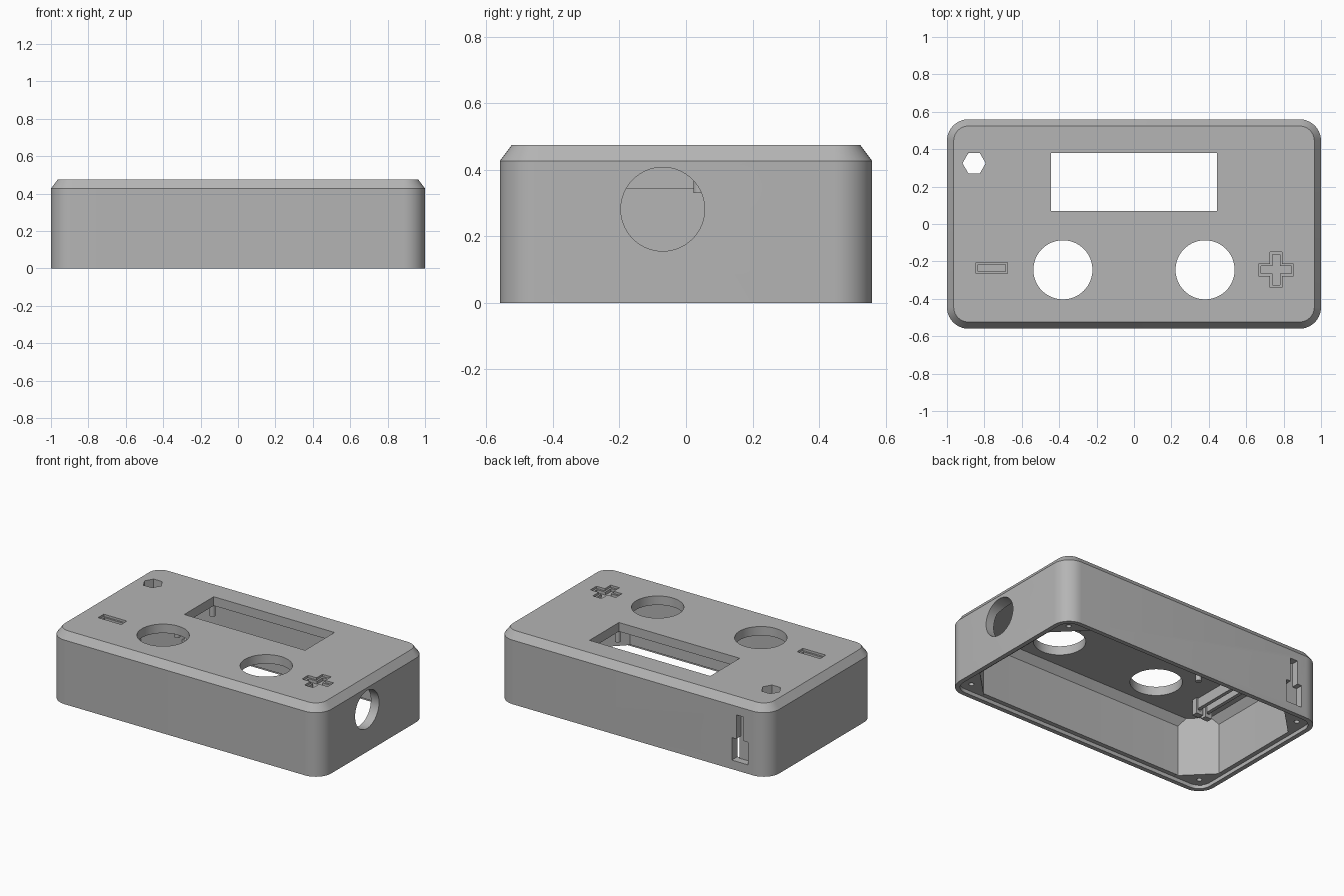
import bpy, bmesh, math
from mathutils import Matrix, Vector

cube = bpy.data.objects.get("Cube")
if cube:
    bpy.data.objects.remove(cube, do_unlink=True)

HALF_X, HALF_Y, RADIUS = 1.0, 0.56, 0.115
CEILING, STEP = 0.415, 0.025

grey = bpy.data.materials.new("case_grey")
grey.use_nodes = True
colour = (0.46, 0.46, 0.46, 1)
grey.diffuse_color = colour
grey.node_tree.nodes["Principled BSDF"].inputs["Base Color"].default_value = colour


def make(name, bm):
    bmesh.ops.recalc_face_normals(bm, faces=bm.faces)
    mesh = bpy.data.meshes.new(name)
    bm.to_mesh(mesh)
    bm.free()
    mesh.materials.append(grey)
    ob = bpy.data.objects.new(name, mesh)
    bpy.context.collection.objects.link(ob)
    return ob


def skin(name, rings):
    """Join closed rings of points and cap both ends."""
    bm = bmesh.new()
    loops = [[bm.verts.new(p) for p in ring] for ring in rings]
    n = len(loops[0])
    for a, b in zip(loops, loops[1:]):
        for i in range(n):
            j = (i + 1) % n
            bm.faces.new((a[i], a[j], b[j], b[i]))
    bm.faces.new(loops[0][::-1])
    bm.faces.new(loops[-1])
    return make(name, bm)


def prism(name, outline, z0, z1):
    return skin(name, [[(x, y, z) for x, y in outline] for z in (z0, z1)])


def box(x0, x1, y0, y1):
    return [(x0, y0), (x1, y0), (x1, y1), (x0, y1)]


def circle(cx, cy, r, n=64):
    return [(cx + r * math.cos(math.tau * i / n),
             cy + r * math.sin(math.tau * i / n)) for i in range(n)]


def rounded(inset, z, steps=10):
    r = RADIUS - inset
    cx, cy = HALF_X - RADIUS, HALF_Y - RADIUS
    ring = []
    for q, (sx, sy) in enumerate(((1, 1), (-1, 1), (-1, -1), (1, -1))):
        for i in range(steps + 1):
            a = (q + i / steps) * math.pi / 2
            ring.append((sx * cx + r * math.cos(a), sy * cy + r * math.sin(a), z))
    return ring


def boolean(ob, tool, operation="DIFFERENCE"):
    mod = ob.modifiers.new("cut", "BOOLEAN")
    mod.object, mod.operation, mod.solver = tool, operation, "EXACT"
    bpy.context.view_layer.objects.active = ob
    bpy.ops.object.modifier_apply(modifier=mod.name)
    bpy.data.objects.remove(tool, do_unlink=True)


# Hollow shell: ceiling, inner wall, stepped rim, outer wall, chamfered top
shell = skin("case_shell", [rounded(i, z) for i, z in (
    (0.096, CEILING), (0.06, 0.365), (0.06, STEP), (0.03, STEP), (0.03, 0),
    (0, 0), (0, 0.427), (0.036, 0.475))])

# Display window, two round button holes and the hexagonal hole
boolean(shell, prism("window_cutter", box(-0.445, 0.445, 0.07, 0.38), 0.39, 0.6))
for x in (-0.38, 0.38):
    boolean(shell, prism("button_cutter", circle(x, -0.245, 0.158), 0.39, 0.6))
boolean(shell, prism("hex_cutter", circle(-0.855, 0.325, 0.062, 6), 0.39, 0.6))


# Stepped plus and minus recesses
def plus(cx, cy, a, w):
    pts = []
    for q in range(4):
        turn = Matrix.Rotation(q * math.pi / 2, 2)
        for p in ((a, -w), (a, w), (w, w)):
            v = turn @ Vector(p)
            pts.append((cx + v.x, cy + v.y))
    return pts


for inset, depth in ((0, 0.015), (0.012, 0.035)):
    floor = 0.475 - depth
    boolean(shell, prism("plus_cutter", plus(0.76, -0.245, 0.094 - inset, 0.032 - inset), floor, 0.6))
    boolean(shell, prism("minus_cutter", box(-0.845 + inset, -0.675 - inset,
                                             -0.265 + inset, -0.205 - inset), floor, 0.6))

# Round cable hole in the side wall
port = prism("port_cutter", circle(0, 0, 0.126), -0.15, 0.15)
port.matrix_world = Matrix.Translation((1, -0.07, 0.282)) @ Matrix.Rotation(math.pi / 2, 4, "Y")
bpy.context.view_layer.update()
boolean(shell, port)

# Keyed slot in the back wall: wide foot and narrow neck
for half, z0, z1 in ((0.06, 0.06, 0.21), (0.027, 0.2, 0.37)):
    boolean(shell, prism("slot_cutter", box(-0.79 - half, -0.79 + half, 0.47, 0.6), z0, z1))

# Diagonal corner posts with screw holes
for sx in (-1, 1):
    for sy in (-1, 1):
        x, y = sx * 0.952, sy * 0.512
        t = 0.2
        post = prism("corner_post", [(x, y), (x - sx * t, y), (x, y - sy * t)], STEP - 0.003, 0.42)
        boolean(post, prism("screw_cutter", circle(x - sx * 0.055, y - sy * 0.055, 0.016, 20), -0.1, 0.25))

# Display pegs under the ceiling
for x in (-0.475, 0.475):
    for y in (0.04, 0.41):
        prism("display_peg", circle(x, y, 0.018, 20), 0.33, CEILING + 0.01)

# Twin guide rails with drilled end lugs
for x in (-0.78, -0.71):
    prism("guide_rail", box(x - 0.012, x + 0.012, -0.24, 0.2), 0.345, CEILING + 0.01)
    for y in (-0.25, 0.2):
        lug = prism("rail_lug", box(x - 0.025, x + 0.025, y - 0.02, y + 0.02), 0.31, CEILING + 0.01)
        drill = prism("lug_cutter", circle(0, 0, 0.013, 20), -0.05, 0.05)
        drill.matrix_world = Matrix.Translation((x, y, 0.345)) @ Matrix.Rotation(math.pi / 2, 4, "X")
        bpy.context.view_layer.update()
        boolean(lug, drill)

# Smooth the rounded walls, keep hard edges
for ob in bpy.context.collection.objects:
    if ob.type == "MESH" and grey.name in ob.data.materials:
        bpy.ops.object.select_all(action="DESELECT")
        ob.select_set(True)
        bpy.context.view_layer.objects.active = ob
        bpy.ops.object.shade_smooth_by_angle(angle=math.radians(30))
